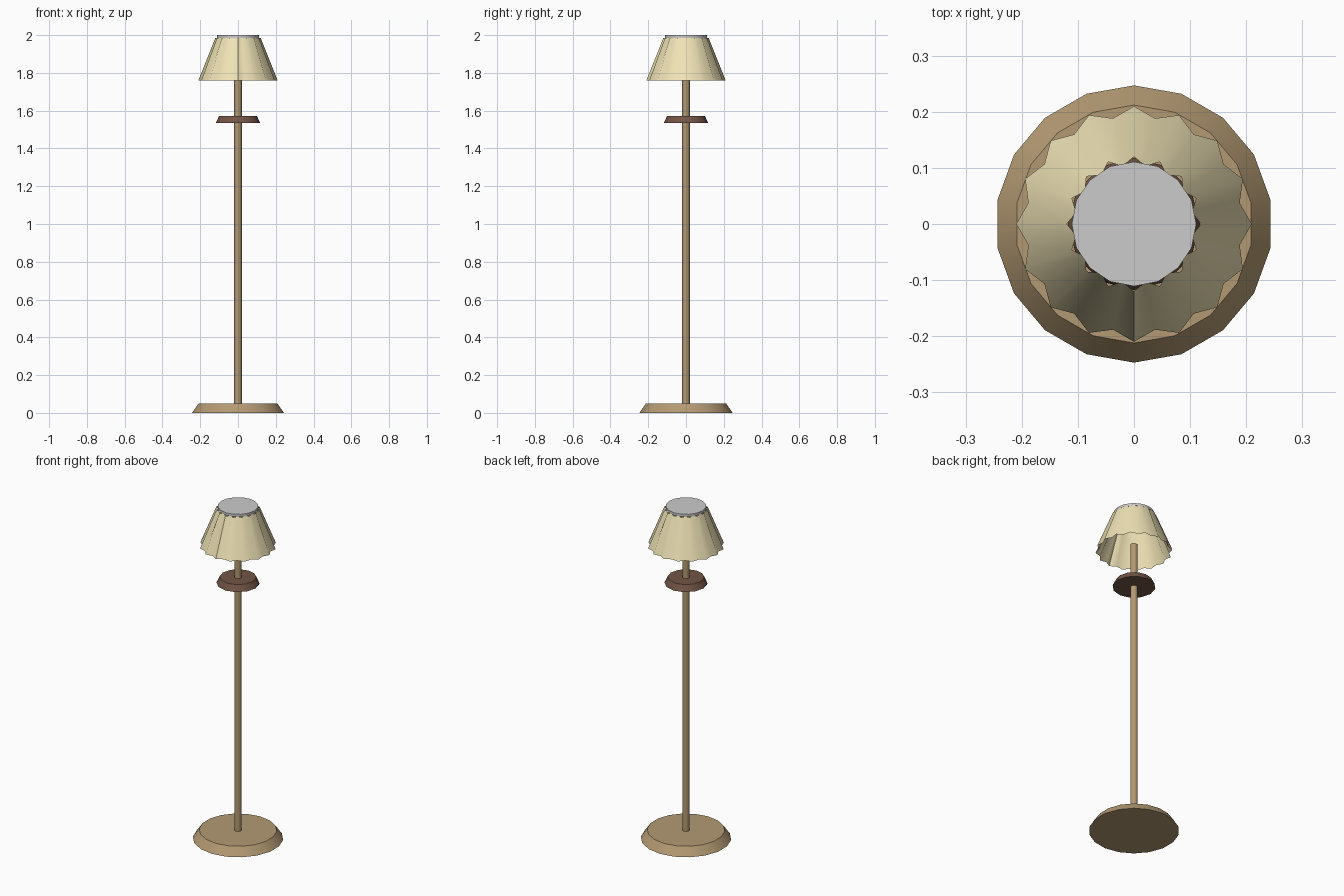
import bpy, bmesh, math

if "Cube" in bpy.data.objects:
    bpy.data.objects.remove(bpy.data.objects["Cube"])


def material(name, rgb):
    m = bpy.data.materials.new(name)
    m.diffuse_color = (*rgb, 1)
    m.use_nodes = True
    m.node_tree.nodes["Principled BSDF"].inputs["Base Color"].default_value = m.diffuse_color
    return m


def finish(obj, mat, angle):
    if mat:
        obj.data.materials.append(mat)
    bpy.ops.object.select_all(action='DESELECT')
    obj.select_set(True)
    bpy.context.view_layer.objects.active = obj
    bpy.ops.object.shade_smooth_by_angle(angle=math.radians(angle))


def disc(name, sides, r_bottom, r_top, z0, z1, mat):
    # Capped cone standing between two heights, first corner on +y
    bpy.ops.mesh.primitive_cone_add(vertices=sides, radius1=r_bottom, radius2=r_top,
                                    depth=z1 - z0, location=(0, 0, (z0 + z1) / 2))
    obj = bpy.context.object
    obj.name = name
    finish(obj, mat, 35)
    return obj


def pleated_shade(name, pleats, bottom, top, z0, z1, mat):
    # Open zigzag sleeve with a seam at the front
    bm = bmesh.new()
    prev = None
    n = pleats * 2
    for i in range(n + 1):
        a = -math.pi / 2 + 2 * math.pi * i / n
        pair = [bm.verts.new((math.cos(a) * r[i % 2], math.sin(a) * r[i % 2], z))
                for r, z in ((bottom, z0), (top, z1))]
        if prev:
            bm.faces.new((prev[0], pair[0], pair[1], prev[1]))
        prev = pair
    me = bpy.data.meshes.new(name)
    bm.to_mesh(me)
    bm.free()
    obj = bpy.data.objects.new(name, me)
    bpy.context.collection.objects.link(obj)
    finish(obj, mat, 80)


wood = material("tan_wood", (0.45, 0.32, 0.17))
dark = material("dark_wood", (0.17, 0.09, 0.06))
cloth = material("cream_cloth", (0.87, 0.77, 0.47))

# Foot, pole and small tray
disc("base", 18, 0.247, 0.212, 0, 0.05, wood)
disc("pole", 12, 0.02, 0.02, 0.05, 1.80, wood)
disc("tray", 12, 0.118, 0.10, 1.535, 1.572, dark)

# Pleated shade and its top cap
pleated_shade("shade", 16, (0.21, 0.192), (0.12, 0.105), 1.76, 1.985, cloth)
disc("shade_cap", 16, 0.111, 0.111, 1.985, 2.0, None)
